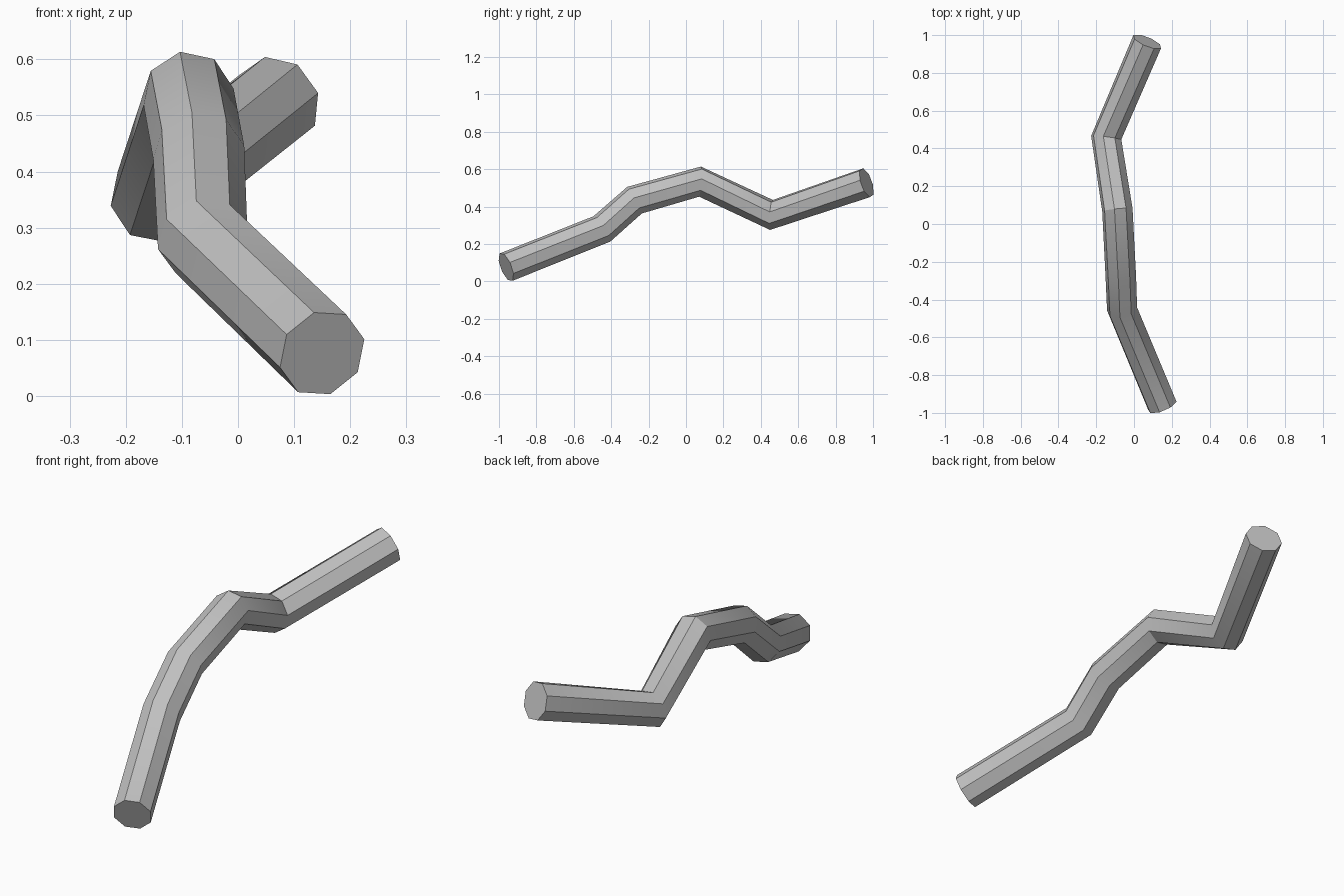
import bpy
import bmesh
from math import cos, sin, pi, radians
from mathutils import Vector

cube = bpy.data.objects.get("Cube")
if cube:
    bpy.data.objects.remove(cube, do_unlink=True)

SIDES = 8
RADIUS = 0.082

# Centre line of the bent pipe, front to back
path = [Vector(p) for p in (
    (0.15, -0.962, 0.076),
    (-0.063, -0.45, 0.28),
    (-0.07, -0.275, 0.434),
    (-0.088, 0.075, 0.533),
    (-0.147, 0.457, 0.355),
    (0.07, 0.965, 0.527),
)]

# Plain grey material
grey = bpy.data.materials.new("grey")
grey.use_nodes = True
colour = (0.53, 0.53, 0.53, 1)
grey.diffuse_color = colour
grey.node_tree.nodes["Principled BSDF"].inputs["Base Color"].default_value = colour

# Direction at each point: along the end segments, halfway at each bend
steps = [(b - a).normalized() for a, b in zip(path, path[1:])]
tangents = [steps[0]]
tangents += [(a + b).normalized() for a, b in zip(steps, steps[1:])]
tangents.append(steps[-1])

# Octagonal rings carried along the path without twisting
bm = bmesh.new()
up = Vector((-0.015, -0.036, 0.075))
rings = []
previous = tangents[0]
for point, tangent in zip(path, tangents):
    up = previous.rotation_difference(tangent) @ up
    up = (up - tangent * up.dot(tangent)).normalized()
    side = tangent.cross(up)
    angles = [2 * pi * i / SIDES for i in range(SIDES)]
    rings.append([bm.verts.new(point + RADIUS * (up * cos(a) + side * sin(a)))
                  for a in angles])
    previous = tangent

# Walls between neighbouring rings, then the two end caps
for near, far in zip(rings, rings[1:]):
    for i in range(SIDES):
        j = (i + 1) % SIDES
        bm.faces.new((near[i], near[j], far[j], far[i]))
bm.faces.new(rings[0])
bm.faces.new(rings[-1])
bmesh.ops.recalc_face_normals(bm, faces=bm.faces)

mesh = bpy.data.meshes.new("bent_pipe")
bm.to_mesh(mesh)
bm.free()
mesh.materials.append(grey)
pipe = bpy.data.objects.new("bent_pipe", mesh)
bpy.context.collection.objects.link(pipe)

# Soft bends, crisp lengthwise edges
bpy.ops.object.select_all(action='DESELECT')
pipe.select_set(True)
bpy.context.view_layer.objects.active = pipe
bpy.ops.object.shade_smooth_by_angle(angle=radians(30))
